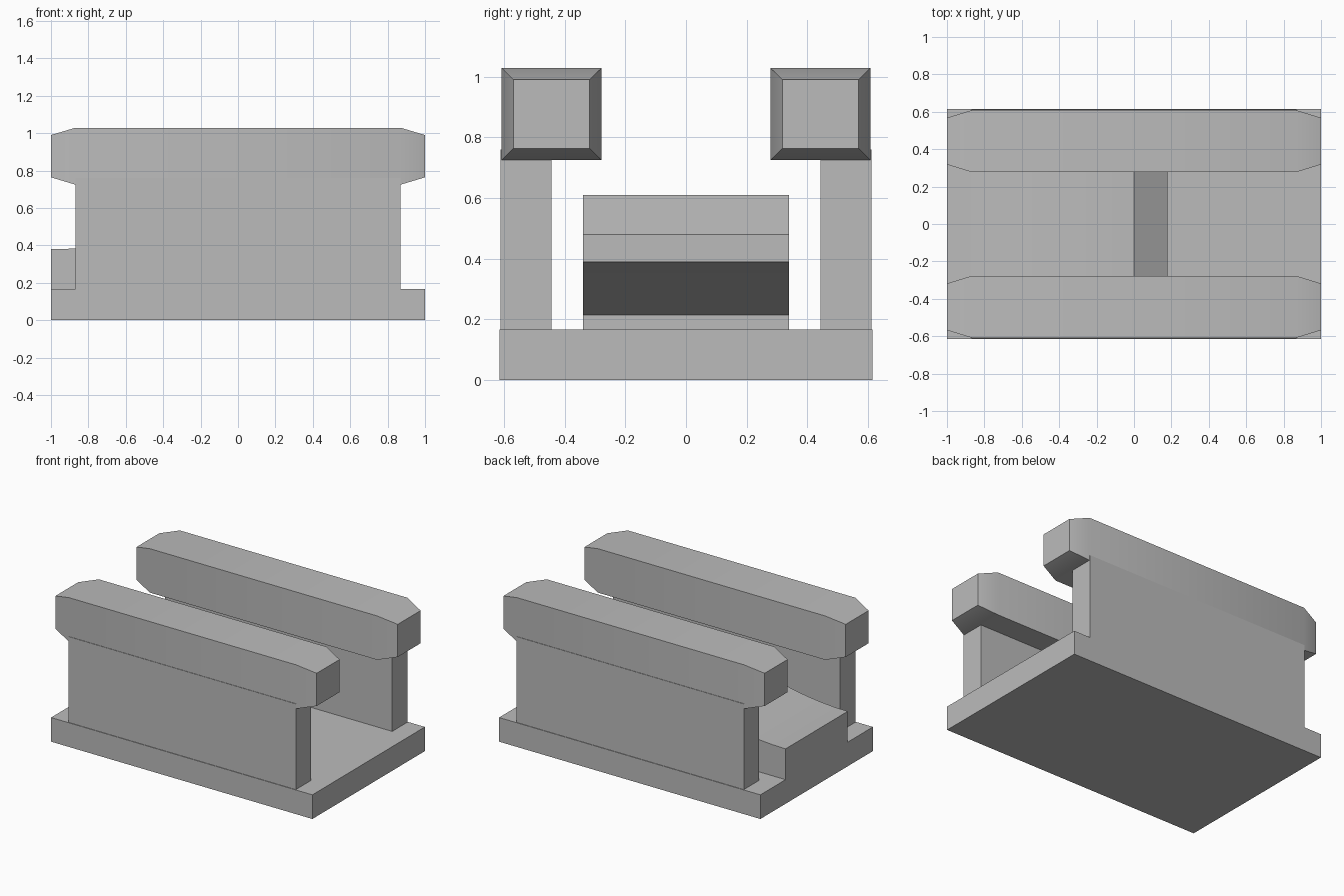
import bpy
import bmesh
import math

cube = bpy.data.objects.get("Cube")
if cube:
    bpy.data.objects.remove(cube, do_unlink=True)

grey = bpy.data.materials.new("plain_grey")
grey.use_nodes = True
COLOUR = (0.5, 0.5, 0.5, 1)
grey.diffuse_color = COLOUR
grey.node_tree.nodes["Principled BSDF"].inputs["Base Color"].default_value = COLOUR


def finish(name, bm):
    """Turn a bmesh into a shaded, coloured object."""
    bmesh.ops.recalc_face_normals(bm, faces=bm.faces)
    mesh = bpy.data.meshes.new(name)
    bm.to_mesh(mesh)
    bm.free()
    mesh.materials.append(grey)
    obj = bpy.data.objects.new(name, mesh)
    bpy.context.collection.objects.link(obj)
    bpy.ops.object.select_all(action="DESELECT")
    obj.select_set(True)
    bpy.context.view_layer.objects.active = obj
    bpy.ops.object.shade_smooth_by_angle(angle=math.radians(30))
    return obj


def box(name, low, high):
    bm = bmesh.new()
    bmesh.ops.create_cube(bm, size=1)
    for v in bm.verts:
        for i in range(3):
            v.co[i] = low[i] if v.co[i] < 0 else high[i]
    return finish(name, bm)


def tapered_rail(name, y_mid):
    """Long bar whose two ends narrow on all four sides."""
    bm = bmesh.new()
    rings = []
    for x, half_y, half_z in ((-1, 0.125, 0.113), (-0.87, 0.165, 0.152),
                              (0.87, 0.165, 0.152), (1, 0.125, 0.113)):
        rings.append([bm.verts.new((x, y_mid + sy * half_y, 0.877 + sz * half_z))
                      for sy, sz in ((-1, -1), (1, -1), (1, 1), (-1, 1))])
    for a, b in zip(rings, rings[1:]):
        for i in range(4):
            j = (i + 1) % 4
            bm.faces.new((a[i], a[j], b[j], b[i]))
    bm.faces.new(rings[0])
    bm.faces.new(rings[-1])
    return finish(name, bm)


def extruded_profile(name, profile, half_width):
    """Sweep an x-z outline across y."""
    bm = bmesh.new()
    face = bm.faces.new([bm.verts.new((x, -half_width, z)) for x, z in profile])
    grown = bmesh.ops.extrude_face_region(bm, geom=[face])["geom"]
    moved = [g for g in grown if isinstance(g, bmesh.types.BMVert)]
    bmesh.ops.translate(bm, verts=moved, vec=(0, 2 * half_width, 0))
    return finish(name, bm)


# Base plate
box("base_plate", (-1, -0.615, 0), (1, 0.615, 0.167))

# Side walls with a tapered rail on each
for side, s in (("left_side", 1), ("right_side", -1)):
    inner, outer = sorted((s * 0.443, s * 0.611))
    box(side + "_wall", (-0.87, inner, 0.16), (0.87, outer, 0.76))
    tapered_rail(side + "_rail", s * 0.443)

# Curved ramp between the walls, rising to a blunt overhanging nose
steps = 10
ramp = [(-1 + i / steps, 0.38 + 0.23 * (i / steps) ** 2) for i in range(steps + 1)]
ramp += [(0.18, 0.48), (0.18, 0.39), (0, 0.355), (-0.5, 0.215), (-0.5, 0.16), (-1, 0.16)]
extruded_profile("ramp", ramp, 0.34)
